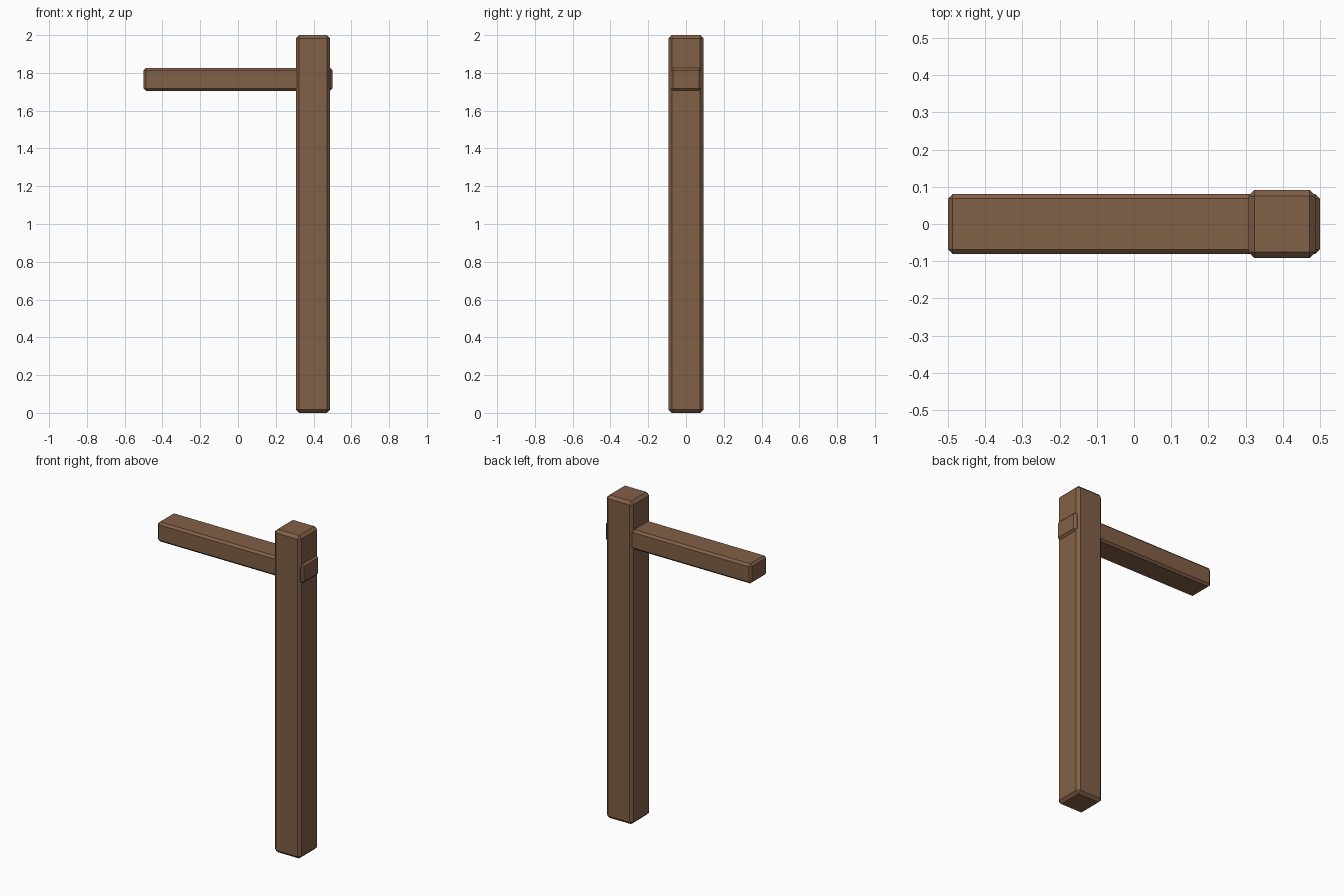
import bpy
import bmesh
from mathutils import Matrix, Vector

cube = bpy.data.objects.get("Cube")
if cube:
    bpy.data.objects.remove(cube, do_unlink=True)

# Brown timber
wood = bpy.data.materials.new("brown_wood")
wood.use_nodes = True
colour = (0.22, 0.115, 0.063, 1)
wood.diffuse_color = colour
wood.node_tree.nodes["Principled BSDF"].inputs["Base Color"].default_value = colour


def timber(name, low, high, chamfer):
    """Rectangular timber with chamfered edges, between two corners."""
    low, high = Vector(low), Vector(high)
    bm = bmesh.new()
    bmesh.ops.create_cube(bm, size=1, matrix=Matrix.Translation((low + high) / 2)
                          @ Matrix.Diagonal((*(high - low), 1)))
    bmesh.ops.bevel(bm, geom=bm.edges[:], offset=chamfer, segments=1,
                    affect='EDGES')
    mesh = bpy.data.meshes.new(name)
    bm.to_mesh(mesh)
    bm.free()
    mesh.materials.append(wood)
    obj = bpy.data.objects.new(name, mesh)
    bpy.context.collection.objects.link(obj)
    return obj


# Upright post
timber("post", (0.307, -0.092, 0), (0.488, 0.092, 2), 0.017)

# Cross arm passing through the post
timber("cross_arm", (-0.5, -0.081, 1.705), (0.5, 0.081, 1.826), 0.013)
